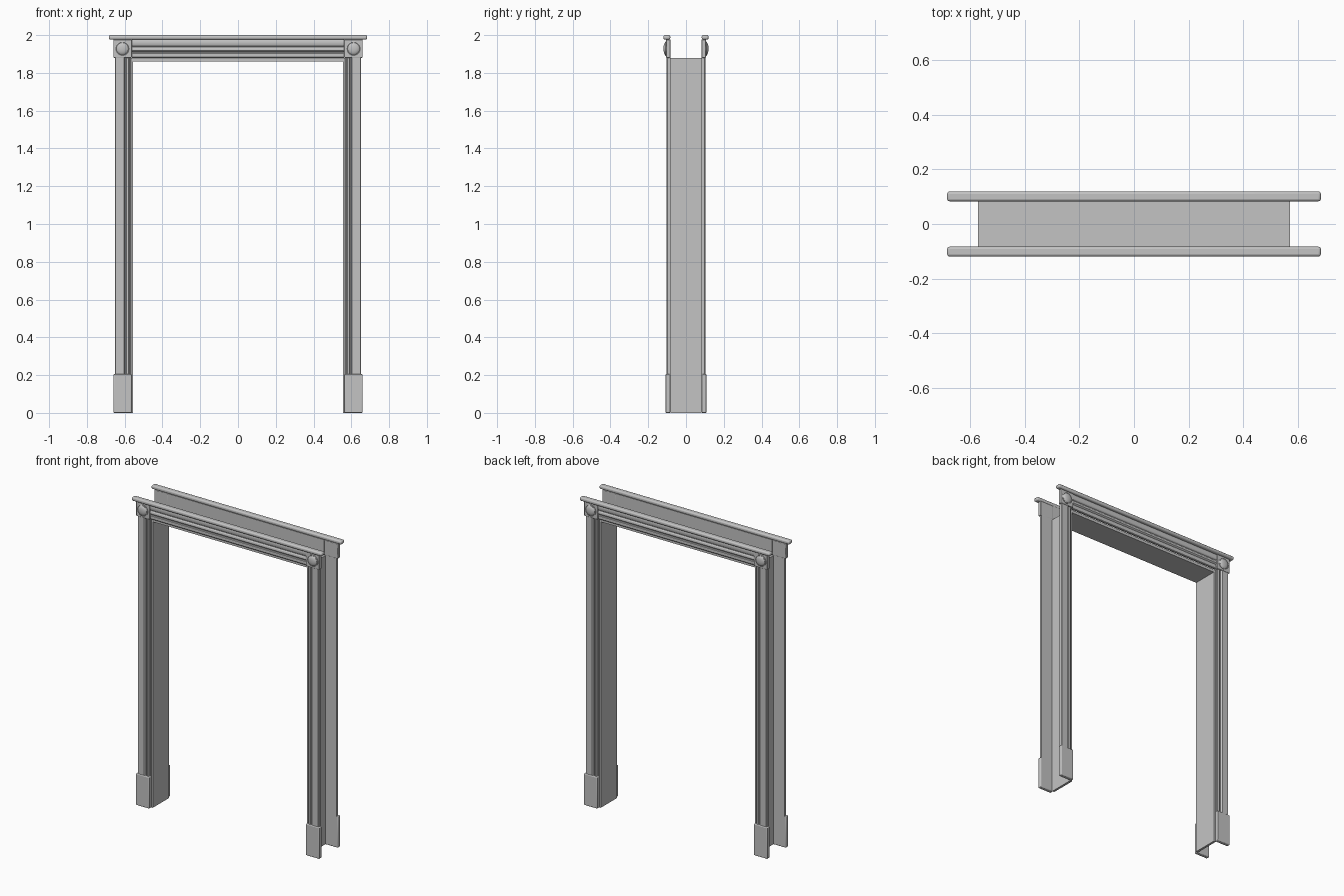
import bpy, bmesh, math
from mathutils import Matrix

if "Cube" in bpy.data.objects:
    bpy.data.objects.remove(bpy.data.objects["Cube"])

paint = bpy.data.materials.new("grey_paint")
paint.diffuse_color = (0.55, 0.55, 0.55, 1)
paint.use_nodes = True
paint.node_tree.nodes["Principled BSDF"].inputs["Base Color"].default_value = paint.diffuse_color
WALL = 0.083          # y of the wall surface on each side


def finish(bm, name, bevel=0.0, segments=3):
    bmesh.ops.recalc_face_normals(bm, faces=bm.faces)
    mesh = bpy.data.meshes.new(name)
    bm.to_mesh(mesh)
    bm.free()
    ob = bpy.data.objects.new(name, mesh)
    bpy.context.collection.objects.link(ob)
    mesh.materials.append(paint)
    if bevel:
        mod = ob.modifiers.new("rounding", 'BEVEL')
        mod.width, mod.segments = bevel, segments
    bpy.ops.object.select_all(action='DESELECT')
    ob.select_set(True)
    bpy.context.view_layer.objects.active = ob
    bpy.ops.object.shade_smooth_by_angle(angle=math.radians(35))
    return ob


def box(name, x, y, z, bevel=0.0, segments=3):
    bm = bmesh.new()
    bmesh.ops.create_cube(bm, size=1)
    for v in bm.verts:
        v.co = [(a + b) / 2 + c * (b - a) for (a, b), c in zip((x, y, z), v.co)]
    return finish(bm, name, bevel, segments)


def extrude(name, points, vec, bevel=0.0):
    bm = bmesh.new()
    face = bm.faces.new([bm.verts.new(p) for p in points])
    new = bmesh.ops.extrude_face_region(bm, geom=[face])["geom"]
    bmesh.ops.translate(bm, vec=vec, verts=[g for g in new if isinstance(g, bmesh.types.BMVert)])
    return finish(bm, name, bevel)


# Door lining: two side jambs and a head
for s, side in ((-1, "left"), (1, "right")):
    box(side + "_jamb", sorted((s * 0.555, s * 0.570)), (-WALL, WALL), (0, 1.878))
box("head_jamb", (-0.555, 0.555), (-WALL, WALL), (1.860, 1.878))

# Moulding profiles as (position across, depth out of the wall)
leg_profile = [(0.652, 0), (0.652, 0.016), (0.648, 0.020), (0.604, 0.020), (0.600, 0.017),
               (0.598, 0.011), (0.592, 0.011), (0.590, 0.016), (0.586, 0.018), (0.580, 0.018),
               (0.577, 0.015), (0.575, 0.009), (0.569, 0.009), (0.566, 0.006), (0.566, 0)]
head_profile = [(1.978, 0), (1.978, 0.016), (1.970, 0.020), (1.948, 0.020), (1.943, 0.017),
                (1.940, 0.011), (1.936, 0.011), (1.933, 0.016), (1.929, 0.018), (1.918, 0.018),
                (1.914, 0.015), (1.911, 0.009), (1.906, 0.009), (1.903, 0.013), (1.884, 0.013),
                (1.880, 0.010), (1.880, 0)]

for d, face in ((-1, "front"), (1, "back")):
    def out(a, b):
        return sorted((d * (WALL + a), d * (WALL + b)))

    # Head moulding and rounded cap
    extrude(face + "_head_moulding", [(-0.562, d * (WALL + t), z) for z, t in head_profile],
            (1.124, 0, 0))
    box(face + "_cap", (-0.684, 0.684), out(0, 0.036), (1.976, 2.0), 0.009)

    for s, side in ((-1, "left"), (1, "right")):
        tag = face + "_" + side
        # Moulded casing, plinth and corner block
        extrude(tag + "_casing", [(s * x, d * (WALL + t), 0.2) for x, t in leg_profile],
                (0, 0, 1.682))
        box(tag + "_plinth", sorted((s * 0.563, s * 0.660)), out(0, 0.025), (0, 0.205), 0.005)
        box(tag + "_corner_block", sorted((s * 0.562, s * 0.660)), out(0, 0.023),
            (1.880, 1.977), 0.004)
        # Domed rosette, lathed around the y axis
        bm = bmesh.new()
        rings = [(0.038, 0.021), (0.038, 0.026), (0.034, 0.028), (0.032, 0.027),
                 (0.028, 0.031), (0.020, 0.034), (0.010, 0.036)]
        prev = None
        for r, t in rings:
            ring = [bm.verts.new((s * 0.612 + r * math.cos(a), d * (WALL + t), 1.928 + r * math.sin(a)))
                    for a in (i * math.tau / 32 for i in range(32))]
            if prev:
                for i in range(32):
                    j = (i + 1) % 32
                    bm.faces.new((prev[i], prev[j], ring[j], ring[i]))
            prev = ring
        bm.faces.new(prev)
        finish(bm, tag + "_rosette")
